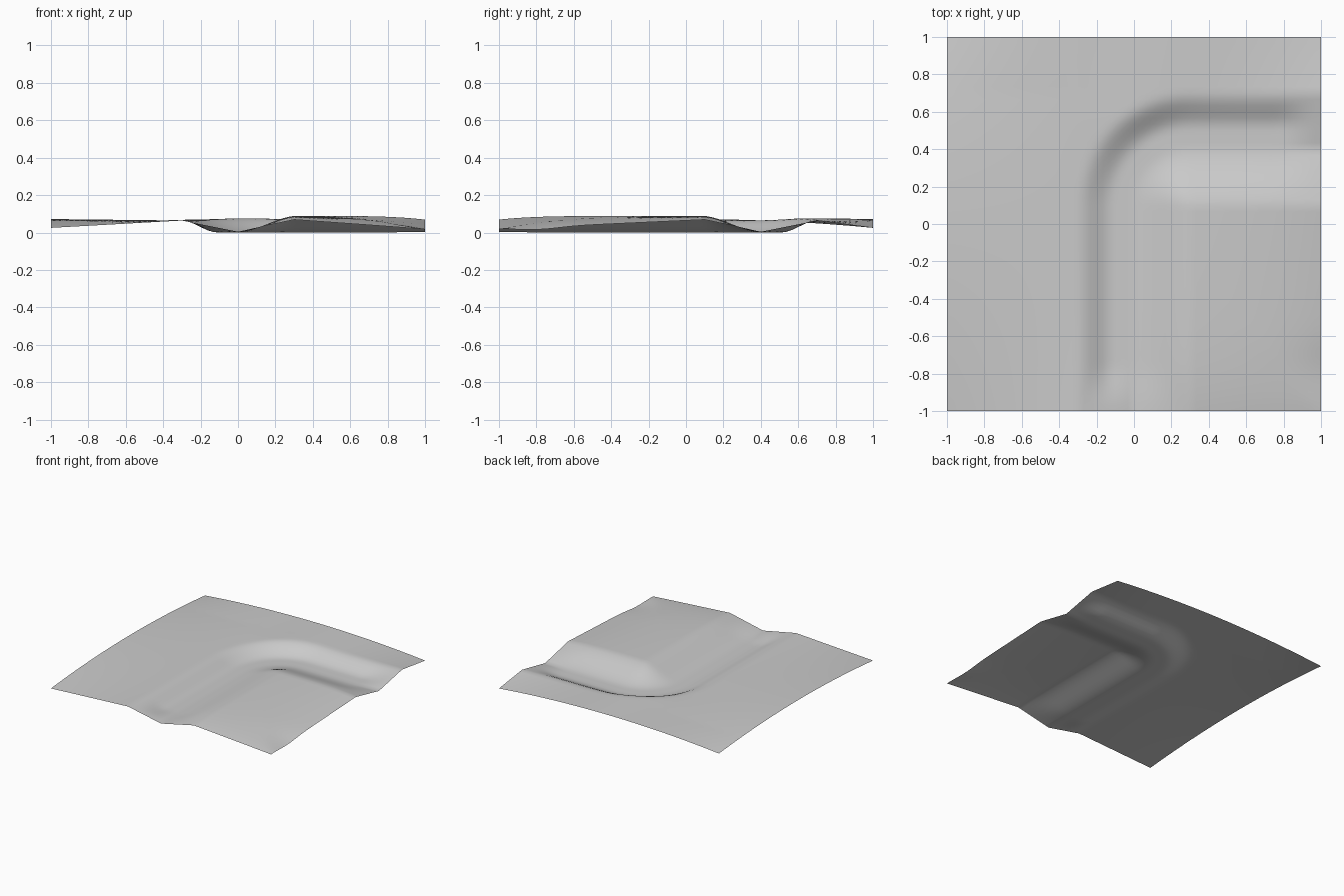
import bpy
import bmesh
import math

cube = bpy.data.objects.get("Cube")
if cube:
    bpy.data.objects.remove(cube, do_unlink=True)

SEGMENTS = 60
BEND_X, BEND_Y = 0.3, 0.1      # inner corner of the channel
WIDTH = 0.6                    # channel width from crest to outer bank
FLOOR = 0.003


def clamp(v):
    return max(0.0, min(1.0, v))


def smooth(v):
    v = clamp(v)
    return v * v * (3 - 2 * v)


def mix(a, b, k):
    return a + (b - a) * k


def rim(v):
    """Arched outer border of the tile, low at the corners."""
    return 0.028 + 0.047 * (1 - v * v)


def plateau(x, y):
    """High ground inside the bend, falling to the front corner."""
    a = clamp((x - BEND_X) / (1 - BEND_X))
    b = clamp((BEND_Y - y) / (1 + BEND_Y))
    dip = 0.012 * math.exp(-((y + 0.78) / 0.15) ** 2) * a ** 4
    return 0.092 - 0.02 * max(a ** 4, b ** 6) - 0.05 * a * b - dip


def outer_ground(x, y):
    """Ground outside the bend, blending from the bank to the rim."""
    bank = 0.067
    t = clamp((-0.3 - x) / 0.7)
    u = clamp((y - 0.7) / 0.3)
    z = bank + t * (rim(y) - bank) + u * (rim(x) - bank) + 0.039 * t * u
    swell = math.exp(-((x - 0.05) / 0.25) ** 2) * smooth((y - 0.3) / 0.3)
    return z + 0.012 * swell * (1 - u)


def height(x, y):
    # Distance from the inner crest, rounding the bend
    d = math.hypot(max(0, BEND_X - x), max(0, y - BEND_Y))
    # Channel ends open into a plain V; its middle has a wider floor
    end = smooth(1 - min(1 - x, y + 1) / 0.25)
    inner = mix(1 - smooth(d / 0.29), clamp(1 - d / 0.3), mix(0.4, 1, end))
    outer = mix(smooth((d - 0.41) / 0.19), clamp((d - 0.3) / 0.3), end)
    floor = FLOOR + 0.004 * end
    return (floor + (plateau(x, y) - floor) * inner
            + (outer_ground(x, y) - floor) * outer)


# Terrain sheet
mesh = bpy.data.meshes.new("terrain_tile")
bm = bmesh.new()
bmesh.ops.create_grid(bm, x_segments=SEGMENTS, y_segments=SEGMENTS, size=1)
for v in bm.verts:
    v.co.z = height(v.co.x, v.co.y)
lowest = min(v.co.z for v in bm.verts)
for v in bm.verts:
    v.co.z -= lowest
for f in bm.faces:
    f.smooth = True
bm.to_mesh(mesh)
bm.free()
tile = bpy.data.objects.new("terrain_tile", mesh)
bpy.context.collection.objects.link(tile)

# Plain grey ground
grey = (0.6, 0.6, 0.6, 1)
mat = bpy.data.materials.new("ground_grey")
mat.use_nodes = True
mat.diffuse_color = grey
mat.node_tree.nodes["Principled BSDF"].inputs["Base Color"].default_value = grey
mesh.materials.append(mat)
